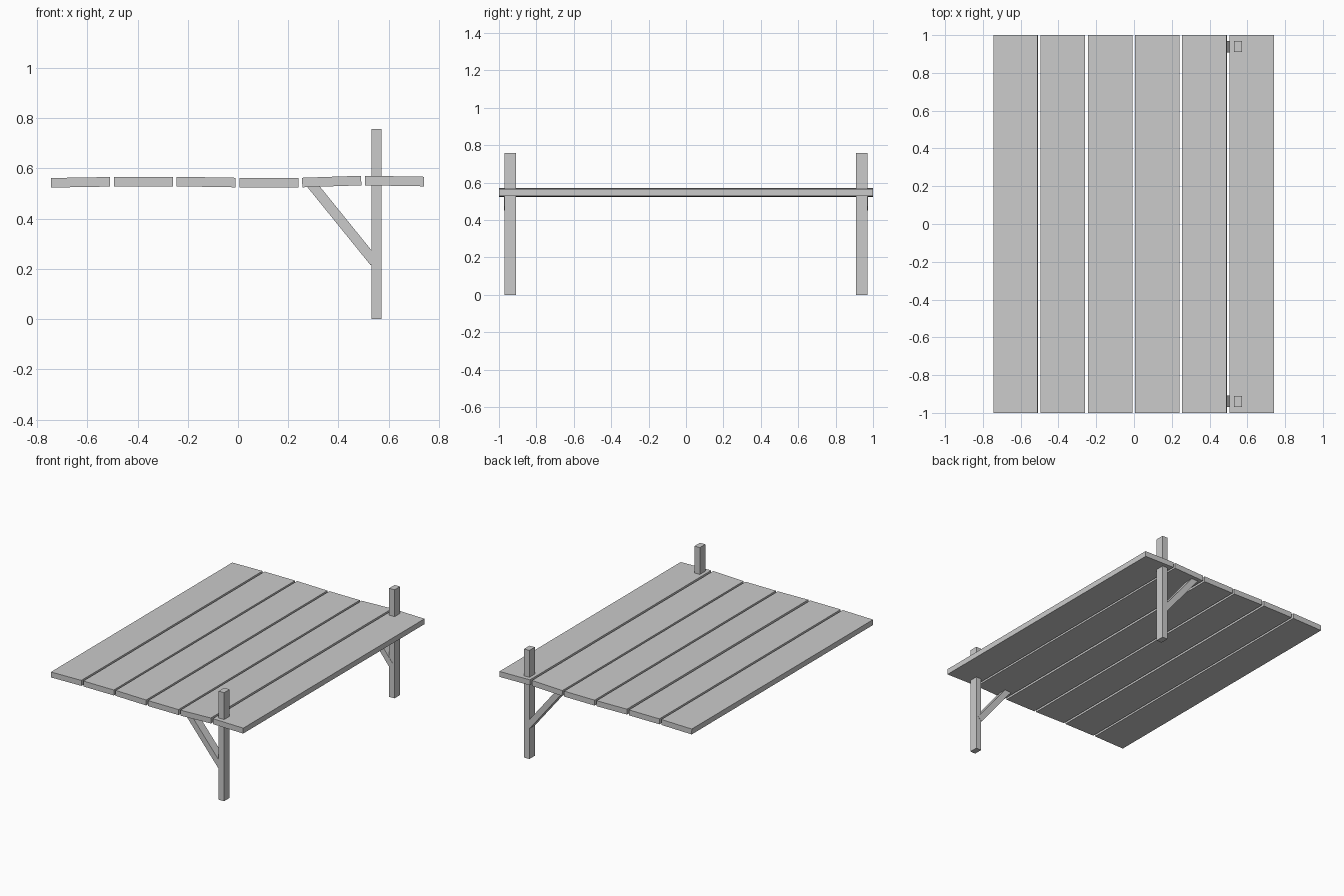
import bpy, math
from mathutils import Vector, Matrix

if "Cube" in bpy.data.objects:
    bpy.data.objects.remove(bpy.data.objects["Cube"])


def box(name, center, size, rot=(0, 0, 0)):
    bpy.ops.mesh.primitive_cube_add(size=1, location=center, rotation=rot)
    ob = bpy.context.object
    ob.name = name
    ob.scale = size
    bpy.ops.object.transform_apply(location=False, rotation=False, scale=True)
    return ob


# Planks running along y, each a little uneven: (centre height, tilt over width)
planks = [(0.545, 0.004), (0.547, 0.0), (0.546, -0.004),
          (0.544, 0.0), (0.548, 0.008), (0.550, -0.004)]
WIDTH = 0.235
for i, (z, rise) in enumerate(planks):
    x = -0.627 + i * 0.25
    box(f"plank_{i + 1}", (x, 0, z), (WIDTH, 2.0, 0.038),
        (0, -math.atan2(rise, WIDTH), 0))

# Posts through the last plank, with a diagonal brace on each
for side, label in ((-1, "front"), (1, "back")):
    box(f"{label}_post", (0.551, side * 0.94, 0.379), (0.041, 0.06, 0.758))
    a = Vector((0.543, side * 0.938, 0.228))
    b = Vector((0.288, side * 0.943, 0.543))
    d = b - a
    tilt = math.atan2(d.x, d.z)
    box(f"{label}_brace", (a + b) / 2, (0.04, 0.06, d.length),
        (-math.asin(d.y / d.length), tilt, 0))
